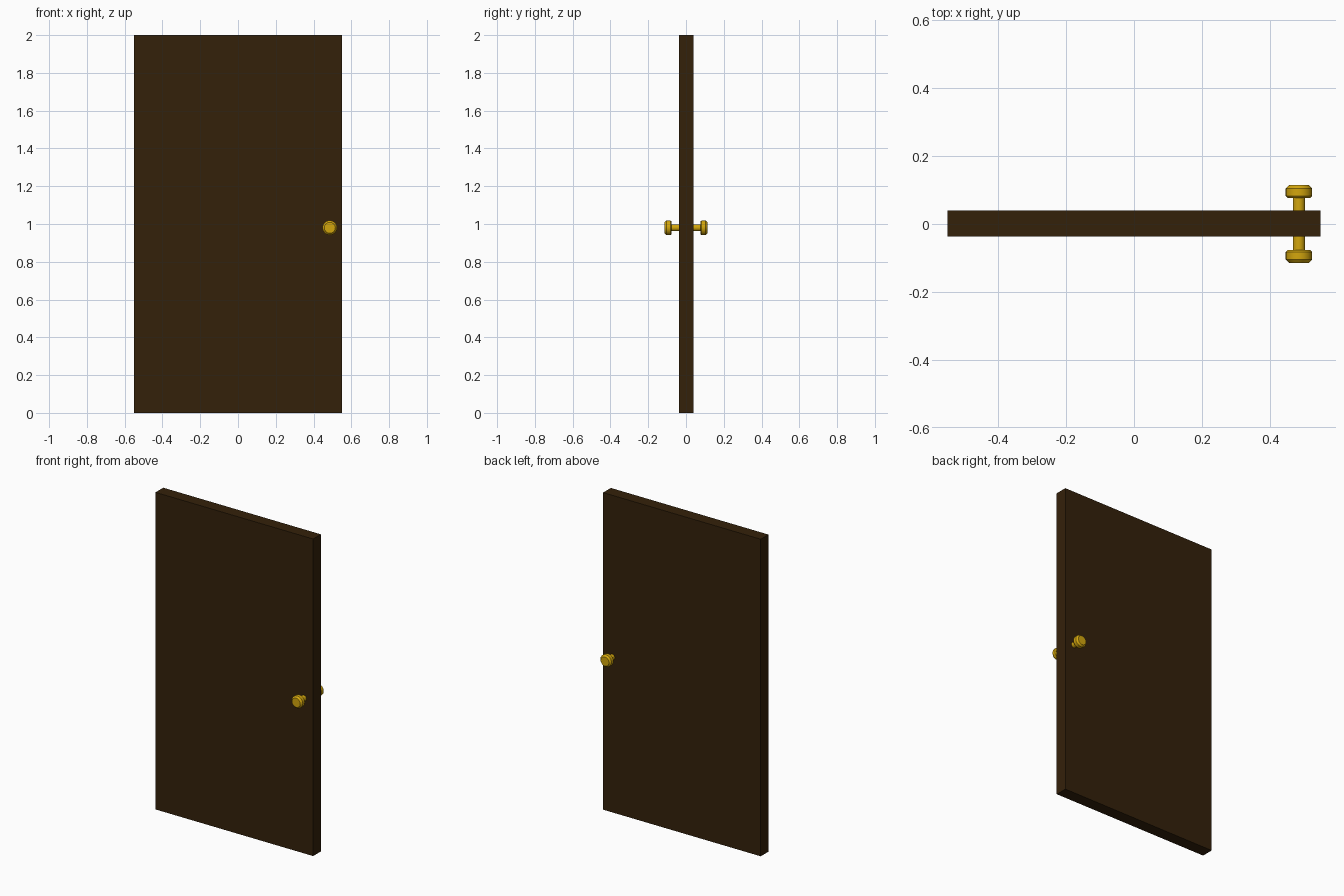
import bpy, bmesh, math
from mathutils import Matrix, Vector

cube = bpy.data.objects.get("Cube")
if cube:
    bpy.data.objects.remove(cube, do_unlink=True)


def material(name, rgb):
    m = bpy.data.materials.new(name)
    m.use_nodes = True
    m.diffuse_color = (*rgb, 1)
    m.node_tree.nodes["Principled BSDF"].inputs["Base Color"].default_value = (*rgb, 1)
    return m


def add_object(name, bm, mat):
    bmesh.ops.recalc_face_normals(bm, faces=bm.faces)
    mesh = bpy.data.meshes.new(name)
    bm.to_mesh(mesh)
    bm.free()
    mesh.materials.append(mat)
    obj = bpy.data.objects.new(name, mesh)
    bpy.context.collection.objects.link(obj)
    return obj


dark_wood = material("dark wood", (0.034, 0.015, 0.003))
brass = material("brass", (0.65, 0.38, 0.004))

# Door slab, set slightly towards the back
bm = bmesh.new()
bmesh.ops.create_cube(bm, size=1)
bmesh.ops.scale(bm, vec=Vector((1.1, 0.077, 2)), verts=bm.verts)
bmesh.ops.translate(bm, vec=Vector((0, 0.002, 1)), verts=bm.verts)
add_object("door_panel", bm, dark_wood)

# Knob profile: radius and distance from the middle of the door
profile = [(0, 0.03), (0.018, 0.03), (0.018, 0.077), (0.034, 0.077),
           (0.039, 0.083), (0.039, 0.104), (0.029, 0.115), (0, 0.115)]


def knob(name, side):
    bm = bmesh.new()
    verts = [bm.verts.new((r, side * d, 0)) for r, d in profile]
    edges = [bm.edges.new(pair) for pair in zip(verts, verts[1:])]
    bmesh.ops.spin(bm, geom=verts + edges, cent=(0, 0, 0), axis=(0, 1, 0),
                   angle=math.tau, steps=16)
    bmesh.ops.remove_doubles(bm, verts=bm.verts, dist=0.0001)
    bmesh.ops.transform(bm, matrix=Matrix.Translation((0.486, 0, 0.98)), verts=bm.verts)
    obj = add_object(name, bm, brass)
    bpy.ops.object.select_all(action="DESELECT")
    obj.select_set(True)
    bpy.context.view_layer.objects.active = obj
    bpy.ops.object.shade_smooth_by_angle(angle=math.radians(30))


# Matching knobs on both sides
knob("front_knob", -1)
knob("back_knob", 1)
